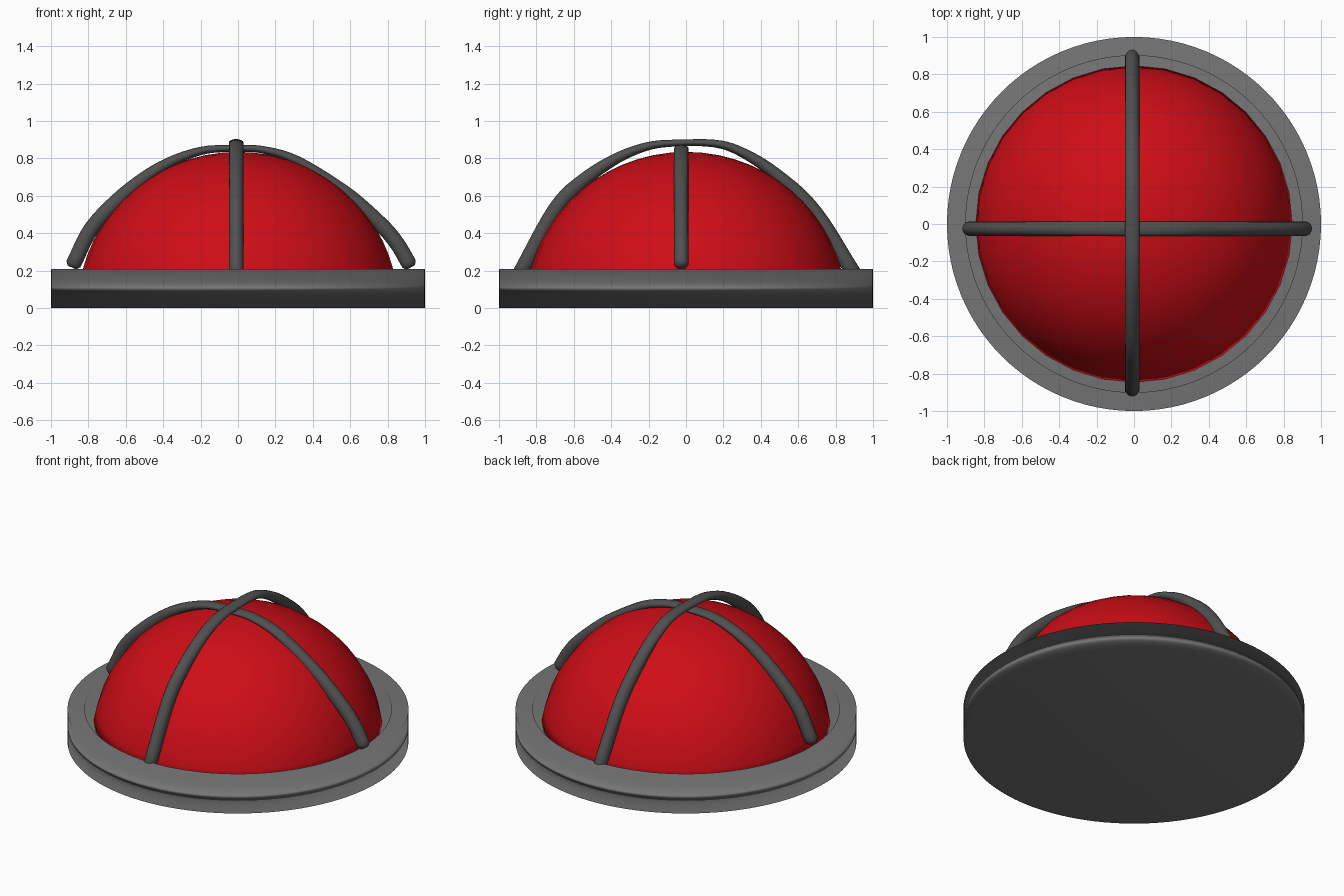
import bpy, bmesh, math
from mathutils import Vector
from mathutils.geometry import interpolate_bezier

if "Cube" in bpy.data.objects:
    bpy.data.objects.remove(bpy.data.objects["Cube"])


def material(name, r, g, b):
    mat = bpy.data.materials.new(name)
    mat.diffuse_color = (r, g, b, 1)
    mat.use_nodes = True
    mat.node_tree.nodes["Principled BSDF"].inputs["Base Color"].default_value = mat.diffuse_color
    return mat


def finish(bm, name, mat, degrees):
    """Turn a bmesh into a coloured, smooth-shaded object."""
    bmesh.ops.recalc_face_normals(bm, faces=bm.faces[:])
    mesh = bpy.data.meshes.new(name)
    bm.to_mesh(mesh)
    bm.free()
    mesh.materials.append(mat)
    obj = bpy.data.objects.new(name, mesh)
    bpy.context.collection.objects.link(obj)
    bpy.ops.object.select_all(action='DESELECT')
    obj.select_set(True)
    bpy.context.view_layer.objects.active = obj
    bpy.ops.object.shade_smooth_by_angle(angle=math.radians(degrees))
    return obj


def lathe(name, profile, segments, mat, degrees):
    """Spin an (r, z) profile around z; r = 0 points close the shape."""
    bm = bmesh.new()
    verts = [bm.verts.new((r, 0, z)) for r, z in profile]
    edges = [bm.edges.new(pair) for pair in zip(verts, verts[1:])]
    bmesh.ops.spin(bm, geom=verts + edges, cent=(0, 0, 0), axis=(0, 0, 1),
                   angle=math.tau, steps=segments, use_merge=False)
    bmesh.ops.remove_doubles(bm, verts=bm.verts[:], dist=1e-4)
    return finish(bm, name, mat, degrees)


def guard_bar(name, path, across, place, mat, sides=14):
    """Sweep an oval through (along, z) points: thin at the crown, round at the feet."""
    pts = [Vector((a, 0, z)) for a, z in path]
    ext = [2 * pts[0] - pts[1]] + pts + [2 * pts[-1] - pts[-2]]
    line = []
    for i in range(1, len(pts)):
        p0, p1, p2, p3 = ext[i - 1:i + 3]
        line += interpolate_bezier(p1, p1 + (p2 - p0) / 6, p2 - (p3 - p1) / 6, p2, 6)[:-1]
    line.append(pts[-1])
    last = len(line) - 1
    # Rounded ends: extra small rings beyond the path
    first_dir = (line[0] - line[1]).normalized()
    last_dir = (line[-1] - line[-2]).normalized()
    stations = [(line[0] + first_dir * 0.02, first_dir * -1, 0.6)]
    for i, p in enumerate(line):
        d = (line[min(i + 1, last)] - line[max(i - 1, 0)]).normalized()
        stations.append((p, d, 1))
    stations.append((line[-1] + last_dir * 0.02, last_dir, 0.6))
    bm = bmesh.new()
    rings = []
    for p, d, scale in stations:
        normal = Vector((-d.z, 0, d.x))
        height = 0.018 + 0.024 * min(1, abs(p.x) / 0.6) ** 1.5
        ring = []
        for k in range(sides):
            a = math.tau * k / sides
            q = p + normal * height * scale * math.sin(a)
            ring.append(bm.verts.new(place(q.x, across + 0.039 * scale * math.cos(a), q.z)))
        rings.append(ring)
    for lo, hi in zip(rings, rings[1:]):
        for k in range(sides):
            n = (k + 1) % sides
            bm.faces.new((lo[k], lo[n], hi[n], hi[k]))
    bm.faces.new(rings[0])
    bm.faces.new(rings[-1])
    finish(bm, name, mat, 80)


grey = material("base_grey", 0.18, 0.18, 0.18)
dark = material("bar_dark_grey", 0.08, 0.08, 0.08)
red = material("red_lens", 0.62, 0.004, 0.008)

# Round base with a recess for the lens; rim normals follow the flat faces
base = lathe("base", [(0, 0), (1, 0), (1, 0.21), (0.9, 0.21), (0.9, 0.13), (0, 0.13)],
             96, grey, 180)
normals = []
for v in base.data.vertices:
    flat = Vector((v.co.x, v.co.y, 0)) * 0.1
    normals.append((flat + Vector((0, 0, 1 if v.co.z > 0.05 else -1))).normalized())
base.data.normals_split_custom_set_from_vertices(normals)

# Red lens dome seated in the recess
steps = 14
start = math.radians(8)
arc = [start + (math.pi / 2 - start) * i / steps for i in range(steps)]
profile = [(0, 0.12)] + [(0.857 * math.cos(a), 0.835 * math.sin(a)) for a in arc] + [(0, 0.835)]
lathe("lens_dome", profile, 32, red, 180)

# Crossed guard bars over the dome
guard_bar("guard_bar_side_to_side",
          [(-0.88, 0.235), (-0.78, 0.43), (-0.61, 0.605), (-0.41, 0.755), (-0.2, 0.84),
           (0, 0.853), (0.14, 0.845), (0.32, 0.785), (0.565, 0.62), (0.76, 0.45),
           (0.85, 0.345), (0.915, 0.235)],
          -0.025, lambda a, c, z: (a, c, z), dark)
guard_bar("guard_bar_front_to_back",
          [(-0.89, 0.18), (-0.70, 0.525), (-0.55, 0.68), (-0.39, 0.79), (-0.24, 0.855),
           (-0.1, 0.88), (0.15, 0.88), (0.305, 0.83), (0.48, 0.715), (0.69, 0.51),
           (0.90, 0.18)],
          -0.01, lambda a, c, z: (c, a, z), dark)
